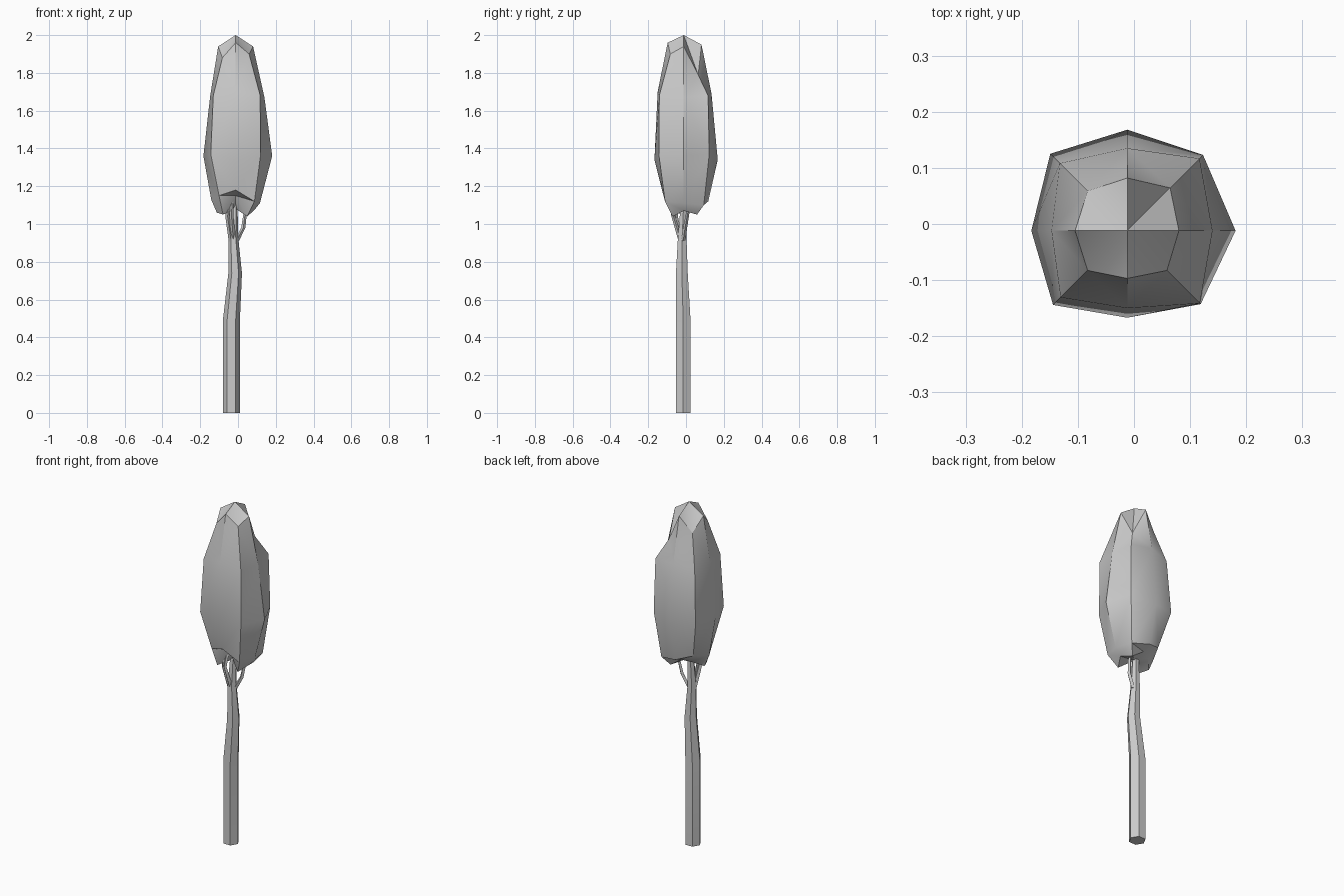
import bpy, bmesh, math
from mathutils import Vector

if "Cube" in bpy.data.objects:
    bpy.data.objects.remove(bpy.data.objects["Cube"])


def make_object(name, bm, angle):
    bmesh.ops.recalc_face_normals(bm, faces=bm.faces)
    mesh = bpy.data.meshes.new(name)
    bm.to_mesh(mesh)
    bm.free()
    ob = bpy.data.objects.new(name, mesh)
    bpy.context.collection.objects.link(ob)
    bpy.ops.object.select_all(action='DESELECT')
    ob.select_set(True)
    bpy.context.view_layer.objects.active = ob
    bpy.ops.object.shade_smooth_by_angle(angle=math.radians(angle))
    return ob


def bridge(bm, a, b):
    n = len(a)
    for i in range(n):
        j = (i + 1) % n
        bm.faces.new((a[i], a[j], b[j], b[i]))


def tube(name, path, sides):
    """Level polygon rings along (x, y, z, radius) points."""
    bm = bmesh.new()
    rings = []
    for x, y, z, r in path:
        rings.append([bm.verts.new((x + r * math.cos(math.tau * i / sides),
                                    y + r * math.sin(math.tau * i / sides), z))
                      for i in range(sides)])
    for a, b in zip(rings, rings[1:]):
        bridge(bm, a, b)
    bm.faces.new(rings[0])
    bm.faces.new(rings[-1])
    return make_object(name, bm, 30)


# Trunk: hexagonal, leaning slightly, tapering into the crown
tube("trunk", [(-.035, -.015, 0, .045), (-.035, -.015, .49, .045),
               (-.015, -.022, .74, .036), (-.025, -.02, .93, .026),
               (-.02, -.012, 1.12, .017)], 6)

# Branches: thin forks under the crown
branches = {
    "branch_left": [(-.035, -.025, .90, .013), (-.055, -.055, 1.04, .012), (-.045, -.05, 1.15, .008)],
    "branch_right": [(-.008, -.015, .91, .013), (.028, -.005, .98, .011), (.042, .015, 1.09, .008)],
    "branch_front": [(-.025, -.03, .92, .013), (-.035, -.07, 1.05, .010), (-.03, -.05, 1.13, .008)],
}
for name, path in branches.items():
    tube(name, path, 4)

# Crown: irregular eight-sided rings, bottom to top, starting at +x
C = Vector((-.012, -.012))
radii = [
    (.095, .10, .075, .07, .10, .095, .05, .085),
    (.128, .15, .13, .125, .13, .125, .115, .14),
    (.193, .191, .18, .194, .171, .187, .155, .185),
    (.152, .182, .147, .17, .135, .168, .138, .183),
    (.092, .108, .094, .10, .093, .10, .085, .10),
]
heights = [
    (1.07, 1.05, 1.10, 1.09, 1.06, 1.05, 1.15, 1.04),
    (1.11, 1.10, 1.12, 1.15, 1.13, 1.15, 1.18, 1.12),
    (1.36, 1.37, 1.34, 1.36, 1.36, 1.37, 1.34, 1.36),
    (1.67, 1.68, 1.69, 1.67, 1.68, 1.68, 1.70, 1.68),
    (1.94, 1.79, 1.95, 1.86, 1.94, 1.88, 1.96, 1.90),
]
bm = bmesh.new()
rings = []
for rs, zs in zip(radii, heights):
    ring = []
    for i in range(8):
        a = math.radians(45 * i)
        ring.append(bm.verts.new((C.x + rs[i] * math.cos(a),
                                  C.y + rs[i] * math.sin(a), zs[i])))
    rings.append(ring)
for a, b in zip(rings, rings[1:]):
    bridge(bm, a, b)
for ring, z in ((rings[0], 1.08), (rings[-1], 2.0)):
    tip = bm.verts.new((C.x, C.y, z))
    for i in range(8):
        bm.faces.new((ring[i], ring[(i + 1) % 8], tip))
bmesh.ops.triangulate(bm, faces=bm.faces[:])
make_object("crown", bm, 40)
